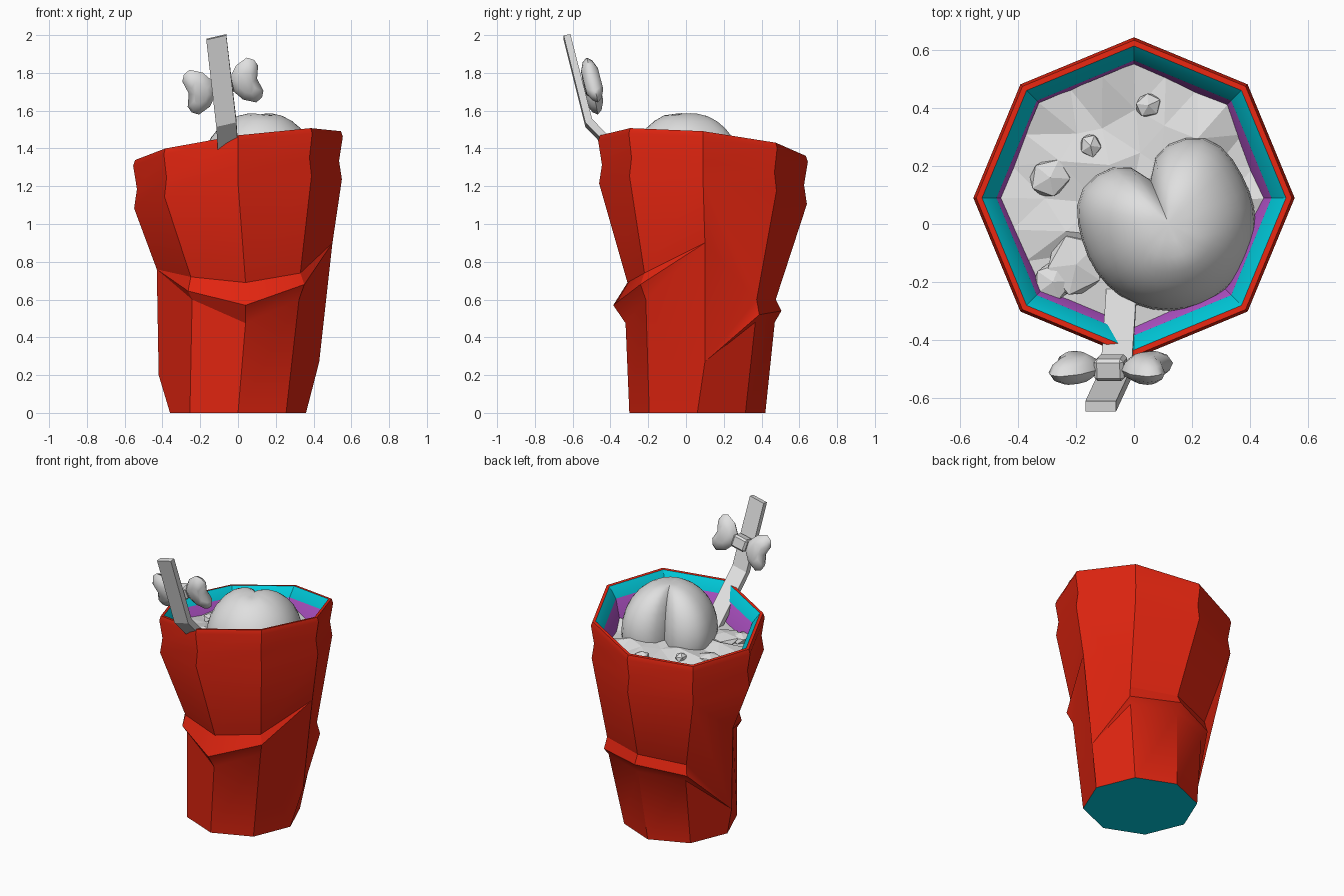
import bpy, bmesh, math, random
from mathutils import Vector, Matrix

random.seed(4)
cube = bpy.data.objects.get("Cube")
if cube:
    bpy.data.objects.remove(cube, do_unlink=True)


def material(name, rgb):
    m = bpy.data.materials.new(name)
    m.use_nodes = True
    m.diffuse_color = (*rgb, 1)
    m.node_tree.nodes["Principled BSDF"].inputs["Base Color"].default_value = (*rgb, 1)
    return m


RED = material("red", (0.75, 0.018, 0.005))
CYAN = material("cyan", (0.0, 0.62, 0.74))
PURPLE = material("purple", (0.46, 0.09, 0.6))
WHITE = material("pale grey", (0.74, 0.74, 0.74))


def finish(name, bm, mats, angle=None):
    me = bpy.data.meshes.new(name)
    bm.to_mesh(me)
    bm.free()
    ob = bpy.data.objects.new(name, me)
    bpy.context.collection.objects.link(ob)
    for m in mats:
        me.materials.append(m)
    if angle:
        bpy.ops.object.select_all(action='DESELECT')
        ob.select_set(True)
        bpy.context.view_layer.objects.active = ob
        bpy.ops.object.shade_smooth_by_angle(angle=math.radians(angle))
    return ob


# Cup: eight columns, tilted rim, crumpled crease around the middle
def build_cup():
    bm = bmesh.new()

    def pt(k, r, z, dx=0.0, cy=0.07, tilt=0.0):
        a = k * math.pi / 4
        x, y = r * math.cos(a), r * math.sin(a)
        return bm.verts.new((x + dx, cy + y, z + tilt * (0.14 * x - 0.1 * y)))

    # lower, ridge and upper crease points as (radius, height) per column
    crease = {1: ((.42, .48), (.45, .52), (.43, .60)),
              2: ((.40, .48), (.435, .54), (.405, .60)),
              3: ((.41, .45), (.45, .50), (.43, .57)),
              5: ((.40, .60), (.43, .645), (.41, .72)),
              6: ((.39, .475), (.455, .57), (.38, .69)),
              7: ((.40, .60), (.44, .68), (.41, .74))}
    side = {0: ((.42, .27), (.46, .90)), 4: ((.43, .20), (.47, .76))}
    # band, groove, rim, lip and lining
    rings = [(.55, 1.16), (.535, 1.26), (.555, 1.385), (.545, 1.415),
             (.525, 1.415), (.475, 1.35), (.42, 1.10)]
    base = [pt(k, .36, 0, 0, .06) for k in range(8)]
    fold = {k: [pt(k, r, z, .04) for r, z in v] for k, v in crease.items()}
    ends = {k: [pt(k, r, z, .01 if z < .5 else .04, .1) for r, z in v]
            for k, v in side.items()}
    upper = [[pt(k, r, z, 0, .09, 1) for r, z in rings] for k in range(8)]

    def chains(k, front):
        if k in fold:
            f = fold[k]
            return [base[k], f[0]], f, [f[2], upper[k][0]]
        low, up = ends[k]
        if front:
            return [base[k], low, up], [up] * 3, [up, upper[k][0]]
        return [base[k], low], [low] * 3, [low, up, upper[k][0]]

    def panel(a, b, mat=0):
        loop = list(dict.fromkeys([a[0], *b, *reversed(a[1:])]))
        if len(loop) > 2:
            bm.faces.new(loop).material_index = mat

    for k in range(8):
        n = (k + 1) % 8
        a, b = chains(k, k >= 4), chains(n, k >= 4)
        panel(a[0], b[0])
        panel(a[1][:2], b[1][:2])
        panel(a[1][1:], b[1][1:])
        panel(a[2], b[2])
        for i in range(len(rings) - 1):
            panel(upper[k][i:i + 2], upper[n][i:i + 2], max(0, i - 3))
    bm.faces.new(base[::-1]).material_index = 1
    finish("cup", bm, [RED, CYAN, PURPLE], 30)


# Foam filling the cup
def build_foam():
    bm = bmesh.new()
    bmesh.ops.create_circle(bm, cap_ends=True, cap_tris=True, segments=8, radius=.465)
    bmesh.ops.subdivide_edges(bm, edges=bm.edges[:], cuts=2, use_grid_fill=True)
    for v in bm.verts:
        x, y = v.co.xy
        inner = v.co.length < .4
        jig = .03 if inner else 0
        v.co = (x + random.uniform(-jig, jig), y + .09 + random.uniform(-jig, jig),
                1.25 + .05 * x + random.uniform(-.025, .03))
    bmesh.ops.recalc_face_normals(bm, faces=bm.faces[:])
    finish("foam", bm, [WHITE])


# Small lumps poking out of the foam
def build_lumps():
    bm = bmesh.new()
    for x, y, r in ((-.29, .16, .08), (-.15, .27, .045), (.05, .41, .05),
                    (-.2, -.14, .12), (-.28, -.2, .08)):
        mat = (Matrix.Translation((x, y, 1.25 + .05 * x)) @ Matrix.Rotation(x * 9, 4, 'Z')
               @ Matrix.Diagonal((r, r * .9, .035, 1)))
        bmesh.ops.create_icosphere(bm, subdivisions=1, radius=1, matrix=mat)
    finish("foam_lumps", bm, [WHITE])


# Round fruit scoop with a cleft on one side
def build_scoop():
    bm = bmesh.new()
    bmesh.ops.create_uvsphere(bm, u_segments=32, v_segments=16, radius=1)
    cleft = math.radians(112.5)
    for v in bm.verts:
        x, y, z = v.co
        d = abs((math.atan2(y, x) - cleft + math.pi) % (2 * math.pi) - math.pi)
        f = 1 + .1 * math.exp(-((d - .85) / .4) ** 2) - .45 * math.exp(-d / .28)
        v.co = (.12 + .3 * f * x, .3 * f * y, 1.28 + .32 * z)
    # shallow dip carrying the cleft over the top
    axis = Vector((math.cos(cleft), math.sin(cleft)))
    for v in bm.verts:
        p = v.co.xy - Vector((.12, 0))
        if v.co.z > 1.4 and p.dot(axis) > -.08:
            v.co.z -= .02 * math.exp(-abs(p.x * axis.y - p.y * axis.x) / .06)
    finish("fruit_scoop", bm, [WHITE], 40)


# Bent flat straw
def build_straw():
    bm = bmesh.new()
    path = [Vector(p) for p in ((-.04, -.19, 1.2), (-.062, -.515, 1.535), (-.115, -.63, 1.99))]
    w = Vector((.053, 0, .012))
    loops = []
    for p, t in zip(path, (Vector((0, .014, .014)), Vector((0, .018, .009)),
                           Vector((0, .018, .003)))):
        loops.append([bm.verts.new(p + sx * w + sy * t)
                      for sx, sy in ((-1, -1), (1, -1), (1, 1), (-1, 1))])
    for a, b in zip(loops, loops[1:]):
        for i in range(4):
            j = (i + 1) % 4
            bm.faces.new((a[i], a[j], b[j], b[i]))
    bm.faces.new(loops[0][::-1])
    bm.faces.new(loops[-1])
    finish("straw", bm, [WHITE])


# Bow tied behind the straw: two puffy wings and a knot
def build_bow():
    frame = (Matrix.Translation((-.08, -.497, 1.73)) @ Matrix.Rotation(math.radians(-12), 4, 'Y')
             @ Matrix.Rotation(math.radians(14), 4, 'X'))
    half = [(.185, .0), (.205, .07), (.19, .105), (.155, .125), (.09, .095), (.045, .035)]
    outline = half + [(u, -v) for u, v in reversed(half[1:])]
    mid = Vector((.125, 0))
    bm = bmesh.new()
    for s in (-1, 1):
        rings = []
        for w, scale in ((-.045, .5), (-.025, .85), (0, 1), (.025, .85), (.045, .5)):
            ring = []
            for o in outline:
                p = mid + (Vector(o) - mid) * scale
                ring.append(bm.verts.new((s * p.x, w, p.y)))
            rings.append(ring)
        n = len(outline)
        for a, b in zip(rings, rings[1:]):
            for i in range(n):
                bm.faces.new((a[i], a[(i + 1) % n], b[(i + 1) % n], b[i]))
        bm.faces.new(rings[0])
        bm.faces.new(rings[-1])
    bmesh.ops.recalc_face_normals(bm, faces=bm.faces[:])
    bmesh.ops.transform(bm, matrix=frame, verts=bm.verts[:])
    finish("bow_wings", bm, [WHITE], 45)

    bm = bmesh.new()
    bmesh.ops.create_cube(bm, size=1, matrix=frame @ Matrix.Diagonal((.105, .08, .085, 1)))
    bmesh.ops.bevel(bm, geom=bm.edges[:], offset=.012, segments=1, affect='EDGES')
    finish("bow_knot", bm, [WHITE])


build_cup()
build_foam()
build_lumps()
build_scoop()
build_straw()
build_bow()
